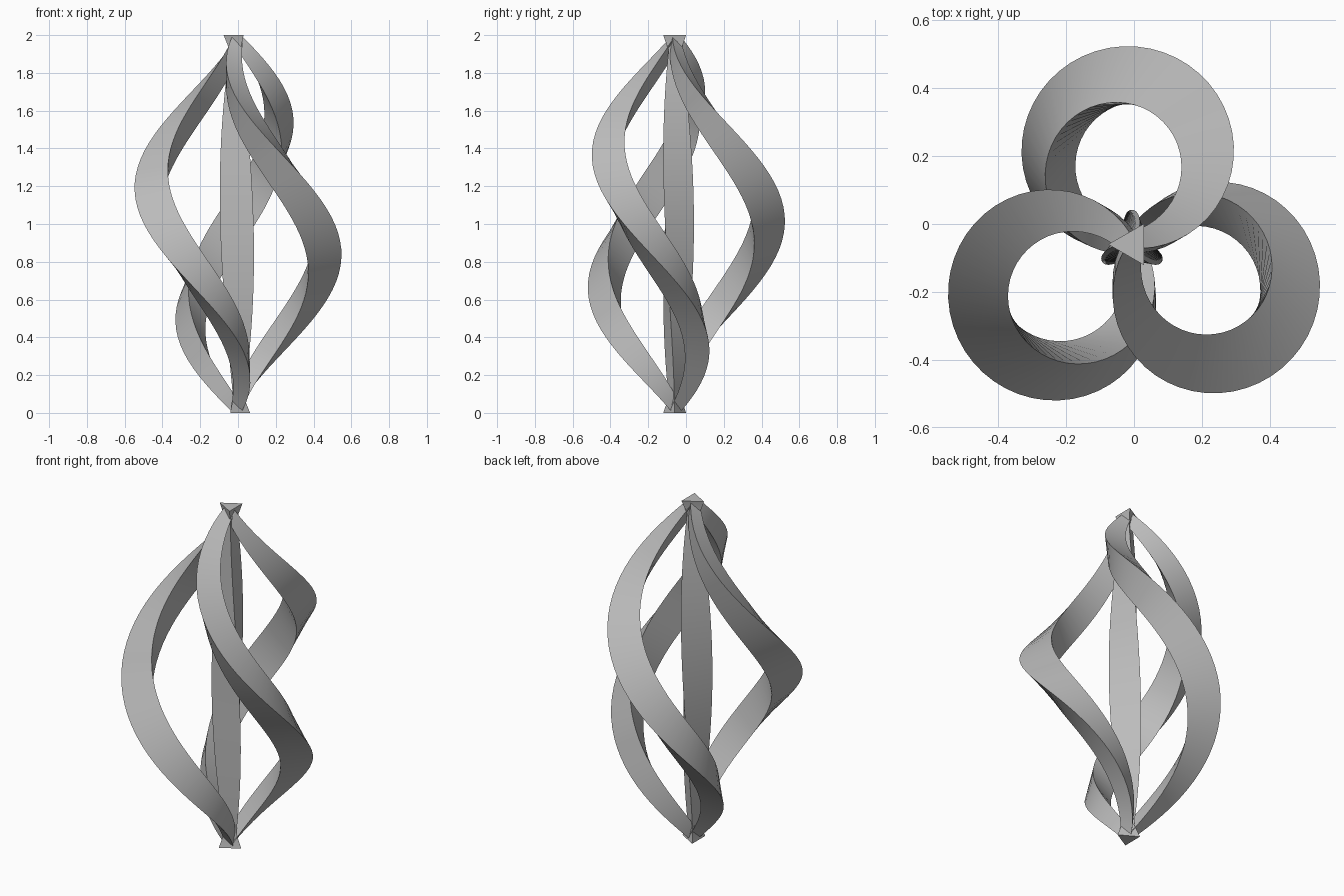
import bpy, bmesh
from math import sin, cos, radians, pi, sqrt, tau
from mathutils import Vector

if "Cube" in bpy.data.objects:
    bpy.data.objects.remove(bpy.data.objects["Cube"], do_unlink=True)

mat = bpy.data.materials.new("soft_grey")
mat.use_nodes = True
grey = (0.5, 0.5, 0.5, 1)
mat.diffuse_color = grey
mat.node_tree.nodes["Principled BSDF"].inputs["Base Color"].default_value = grey

AXIS = Vector((-0.006, -0.06, 0))
RADIUS = 0.236      # helix radius; each helix starts and ends on the axis
MID, END = 0.112, 0.036   # triangle size at the middle and at the ends
STEPS = 48


def size(t):
    """Triangle circumradius, swelling towards mid height."""
    return MID - (MID - END) * (2 * t - 1) ** 2


def loft(name, rings):
    """Skin a list of triangular rings and close both ends."""
    bm = bmesh.new()
    loops = [[bm.verts.new(p) for p in ring] for ring in rings]
    for a, b in zip(loops, loops[1:]):
        for i in range(3):
            j = (i + 1) % 3
            bm.faces.new((a[i], a[j], b[j], b[i]))
    bm.faces.new(loops[0][::-1])
    bm.faces.new(loops[-1])
    bmesh.ops.recalc_face_normals(bm, faces=bm.faces)
    mesh = bpy.data.meshes.new(name)
    bm.to_mesh(mesh)
    bm.free()
    mesh.materials.append(mat)
    obj = bpy.data.objects.new(name, mesh)
    bpy.context.collection.objects.link(obj)
    bpy.ops.object.select_all(action="DESELECT")
    obj.select_set(True)
    bpy.context.view_layer.objects.active = obj
    bpy.ops.object.shade_smooth_by_angle(angle=radians(30))


def triangle(center, u, v, r, turn):
    return [center + r * (u * cos(turn + k * tau / 3) + v * sin(turn + k * tau / 3))
            for k in range(3)]


def helix_strut(name, heading):
    """One full clockwise turn, with the triangle slowly rolling on the way up."""
    middle = AXIS + RADIUS * Vector((cos(heading), sin(heading), 0))
    low, high = 0.025, 1.975
    run = tau * RADIUS
    length = sqrt(run ** 2 + 4)
    rings = []
    for i in range(STEPS + 1):
        t = i / STEPS
        a = heading + pi - tau * t
        out = Vector((cos(a), sin(a), 0))
        up = Vector((-sin(a) * 2, cos(a) * 2, run)) / length
        center = middle + RADIUS * out + Vector((0, 0, low + (high - low) * t))
        rings.append(triangle(center, out, up, size(t), 0.38 * tau * (t - 0.5)))
    loft(name, rings)


# Three outer struts
for name, degrees in (("back_strut", 92.6), ("right_strut", 212.6), ("left_strut", 332.6)):
    helix_strut(name, radians(degrees))

# Central twisted spindle with flared feet at both ends
X, Y = Vector((1, 0, 0)), Vector((0, 1, 0))
heights = [0] + [0.08 + 1.84 * i / STEPS for i in range(STEPS + 1)] + [2]
rings = []
for z in heights:
    r = 0.07 if z in (0, 2) else size(z / 2) - 0.01
    rings.append(triangle(AXIS + Vector((0, 0, z)), X, Y, r, -pi / 3 * z / 2))
loft("central_spindle", rings)
